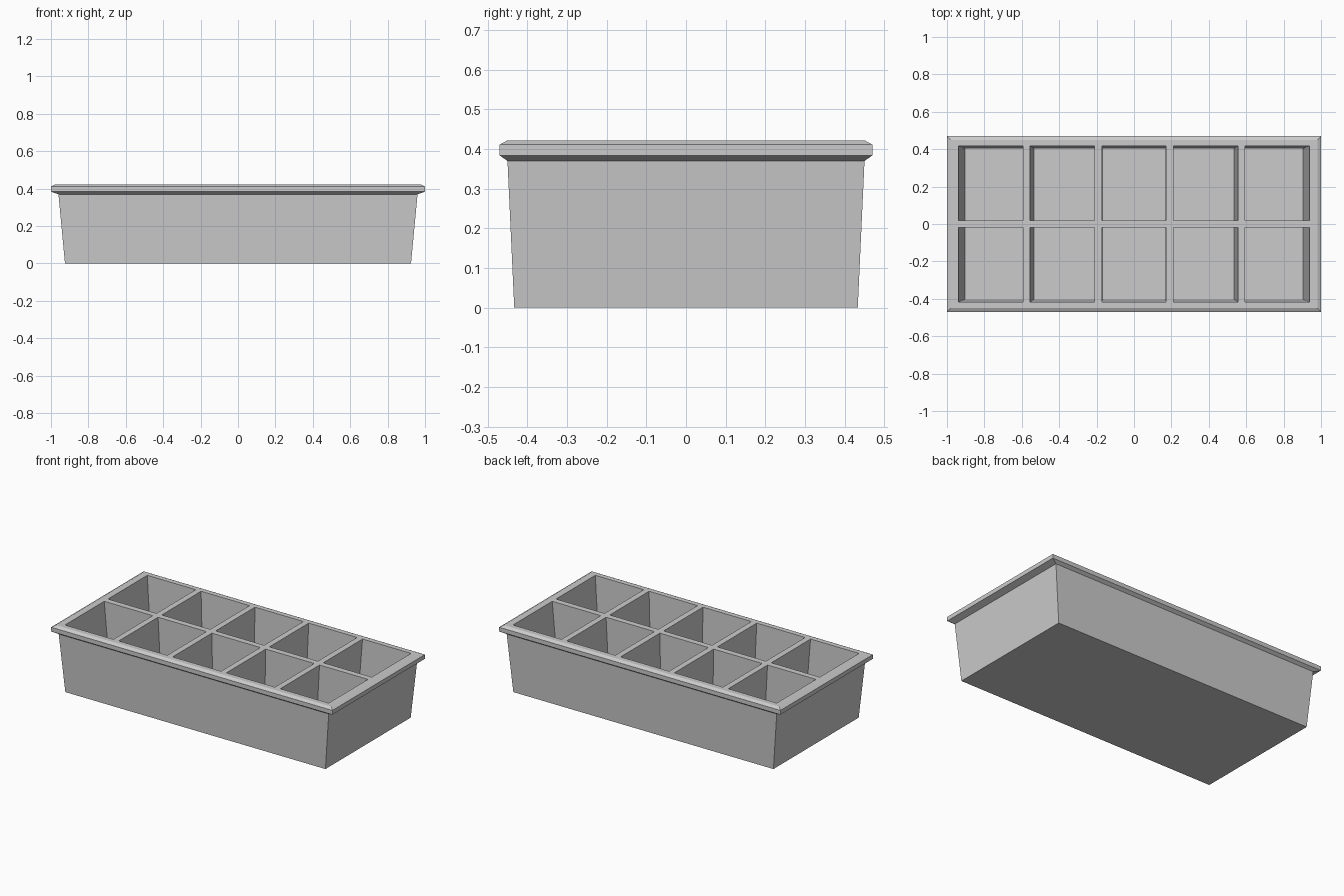
import bpy
import bmesh

cube = bpy.data.objects.get("Cube")
if cube:
    bpy.data.objects.remove(cube, do_unlink=True)

# Single plain grey material
grey = bpy.data.materials.new("light_grey_plastic")
grey.use_nodes = True
colour = (0.6, 0.6, 0.6, 1.0)
grey.diffuse_color = colour
grey.node_tree.nodes["Principled BSDF"].inputs["Base Color"].default_value = colour

# Overall layout: two rows of five compartments
COLS, ROWS = 5, 2
TOP_X, TOP_Y, TOP_Z = 0.98, 0.45, 0.422
FLOOR_Z, TAPER = 0.035, 0.963


def grid_lines(edge, inner, count, gap):
    """Positions of the outer edge and of both sides of each compartment."""
    size = (2 * inner - gap * (count - 1)) / count
    lines = [-edge]
    for i in range(count):
        start = -inner + i * (size + gap)
        lines += [start, start + size]
    return lines + [edge]


xs = grid_lines(TOP_X, 0.938, COLS, 0.038)
ys = grid_lines(TOP_Y, 0.418, ROWS, 0.038)

bm = bmesh.new()
grid = [[bm.verts.new((x, y, TOP_Z)) for y in ys] for x in xs]

# Top rim and dividers, with a tapered compartment in every opening
for i in range(len(xs) - 1):
    for j in range(len(ys) - 1):
        ring = [grid[i][j], grid[i + 1][j], grid[i + 1][j + 1], grid[i][j + 1]]
        if i % 2 and j % 2:
            low = [bm.verts.new((v.co.x * TAPER, v.co.y * TAPER, FLOOR_Z)) for v in ring]
            for k in range(4):
                n = (k + 1) % 4
                bm.faces.new((ring[k], ring[n], low[n], low[k]))
            bm.faces.new(low)
        else:
            bm.faces.new(ring)

# Bevelled lip and tapered outer walls, as half width, half depth, height
profile = [(1.0, 0.47, 0.411), (1.0, 0.47, 0.384),
           (0.96, 0.45, 0.37), (0.925, 0.433, 0.0)]
edges = [e for e in bm.edges if e.is_boundary]
last_x, last_y = TOP_X, TOP_Y
for half_x, half_y, z in profile:
    new = bmesh.ops.extrude_edge_only(bm, edges=edges)["geom"]
    for v in (g for g in new if isinstance(g, bmesh.types.BMVert)):
        v.co = (v.co.x * half_x / last_x, v.co.y * half_y / last_y, z)
    edges = [g for g in new if isinstance(g, bmesh.types.BMEdge) and g.is_boundary]
    last_x, last_y = half_x, half_y

# Flat underside
bmesh.ops.contextual_create(bm, geom=edges)
bmesh.ops.dissolve_limit(bm, angle_limit=0.001, verts=bm.verts[:], edges=bm.edges[:])
bmesh.ops.recalc_face_normals(bm, faces=bm.faces[:])

mesh = bpy.data.meshes.new("divided_tray")
bm.to_mesh(mesh)
bm.free()
mesh.materials.append(grey)
tray = bpy.data.objects.new("divided_tray", mesh)
bpy.context.collection.objects.link(tray)
